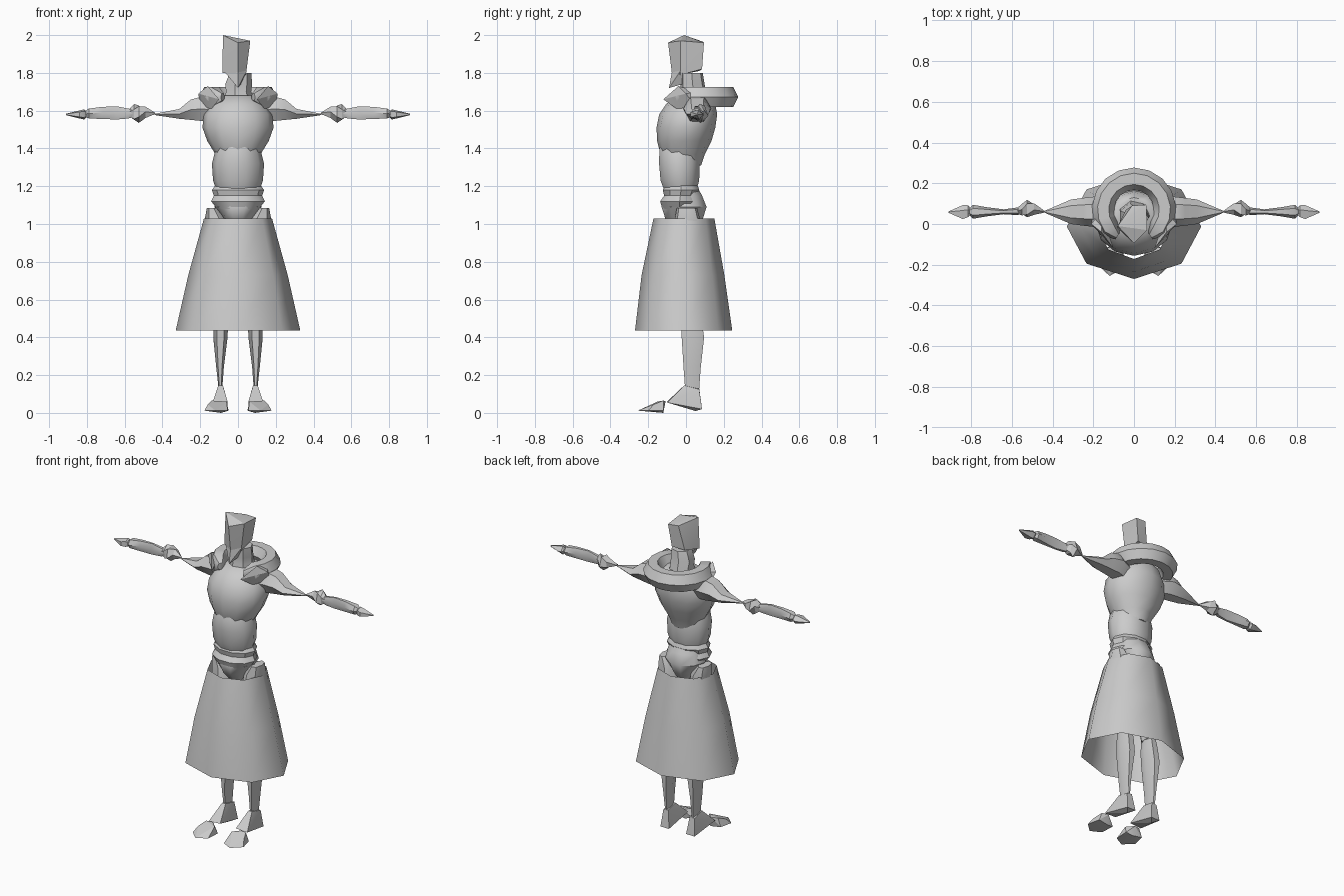
import bpy, bmesh, math
from mathutils import Vector

grey = bpy.data.materials.new("plain_grey")
grey.diffuse_color = (0.6, 0.6, 0.6, 1)


def finish(name, bm, angle=40):
    bmesh.ops.recalc_face_normals(bm, faces=bm.faces)
    me = bpy.data.meshes.new(name)
    bm.to_mesh(me)
    bm.free()
    me.materials.append(grey)
    ob = bpy.data.objects.new(name, me)
    bpy.context.collection.objects.link(ob)
    bpy.ops.object.select_all(action='DESELECT')
    ob.select_set(True)
    bpy.context.view_layer.objects.active = ob
    bpy.ops.object.shade_smooth_by_angle(angle=math.radians(angle))
    return ob


def skin(name, rings, caps=True, angle=40):
    """Join rings of points into one tube."""
    bm = bmesh.new()
    loops = [[bm.verts.new(p) for p in r] for r in rings]
    n = len(loops[0])
    for a, b in zip(loops, loops[1:]):
        for i in range(n):
            j = (i + 1) % n
            bm.faces.new((a[i], a[j], b[j], b[i]))
    if caps:
        bm.faces.new(loops[0])
        bm.faces.new(loops[-1])
    return finish(name, bm, angle)


def upright(name, rows, n=8, caps=True, angle=40, side=1, turn=0):
    """rows: z, centre x, half width, y front, y back"""
    rings = []
    for z, cx, rx, y0, y1 in rows:
        rings.append([(side * (cx + rx * math.cos(t)), (y0 + y1) / 2 + (y1 - y0) / 2 * math.sin(t), z)
                      for t in (turn + math.tau * i / n for i in range(n))])
    return skin(name, rings, caps, angle)


def sideways(name, rows, side, n=6, angle=30, turn=0, twist=0):
    """rows: x, centre y, centre z, half depth, half height"""
    rings = []
    for k, (x, cy, cz, ry, rz) in enumerate(rows):
        rings.append([(side * x, cy + ry * math.cos(t), cz + rz * math.sin(t))
                      for t in (turn + twist * k + math.tau * i / n for i in range(n))])
    return skin(name, rings, True, angle)


def hull(name, pts, side=1, angle=20):
    bm = bmesh.new()
    for x, y, z in pts:
        bm.verts.new((side * x, y, z))
    r = bmesh.ops.convex_hull(bm, input=bm.verts)
    junk = [v for v in r["geom_interior"] if isinstance(v, bmesh.types.BMVert)]
    bmesh.ops.delete(bm, geom=junk, context='VERTS')
    return finish(name, bm, angle)


# open eight-sided skirt
upright("skirt", [(0.435, 0, 0.33, -0.27, 0.245), (0.73, 0, 0.263, -0.235, 0.203),
                  (1.03, 0, 0.18, -0.172, 0.15)], caps=False, angle=60)

# torso: pelvis, waist fold, belly, chest
upright("pelvis", [(0.96, 0, 0.03, -0.05, 0.05), (1.03, 0, 0.08, -0.115, 0.095),
                   (1.09, 0, 0.125, -0.135, 0.115), (1.15, 0, 0.115, -0.11, 0.09),
                   (1.22, 0, 0.09, -0.08, 0.05)], n=10)
upright("waist_fold", [(1.08, 0, 0.11, -0.13, 0.06), (1.12, 0, 0.142, -0.142, 0.075),
                       (1.15, 0, 0.128, -0.12, 0.06), (1.18, 0, 0.138, -0.128, 0.075),
                       (1.22, 0, 0.11, -0.11, 0.06)], n=10, angle=35)
upright("belly", [(1.18, 0, 0.115, -0.12, 0.06), (1.23, 0, 0.132, -0.14, 0.075),
                  (1.32, 0, 0.138, -0.148, 0.078), (1.40, 0, 0.118, -0.146, 0.07),
                  (1.45, 0, 0.09, -0.12, 0.05)], n=10, angle=45)
upright("chest", [(1.31, 0, 0.09, -0.10, 0.08), (1.37, 0, 0.12, -0.135, 0.10),
                  (1.44, 0, 0.163, -0.153, 0.135), (1.51, 0, 0.188, -0.156, 0.155),
                  (1.58, 0, 0.182, -0.142, 0.165), (1.635, 0, 0.148, -0.105, 0.155),
                  (1.68, 0, 0.10, -0.05, 0.13)], n=12, angle=60)

# neck and angular head
upright("neck", [(1.62, 0, 0.10, -0.05, 0.13), (1.70, 0, 0.07, -0.03, 0.11),
                 (1.74, 0, 0.075, -0.03, 0.10), (1.80, 0.01, 0.06, -0.03, 0.09)], n=7)
hull("head", [(-0.08, -0.01, 2.0), (0.0, -0.095, 1.96), (0.065, -0.03, 1.97), (0.06, 0.095, 1.96),
              (-0.01, 0.09, 1.965), (-0.082, -0.02, 1.80), (0.042, -0.03, 1.79), (0.04, 0.085, 1.82),
              (-0.04, 0.07, 1.81), (0.0, -0.075, 1.80)])
hull("chin", [(-0.075, -0.02, 1.81), (0.045, -0.03, 1.81), (0.0, -0.074, 1.81), (0.0, -0.09, 1.72),
              (-0.02, 0.04, 1.76), (0.03, 0.05, 1.76)])

# collar: thick hexagonal arc, open at the front
rings = []
steps = 14
for k in range(steps + 1):
    a = math.radians(-58 + 296 * k / steps)
    end = k in (0, steps)
    r = 0.02 if end else 0.055
    out = Vector((math.cos(a), math.sin(a), 0))
    mid = Vector((0, 0.07, 1.672)) + out * 0.152
    rings.append([mid + out * r * math.cos(t) + Vector((0, 0, r * 1.12 * math.sin(t)))
                  for t in (math.tau * i / 6 for i in range(6))])
skin("collar", rings, angle=50)

for side, tag in ((1, "left"), (-1, "right")):
    # shoulder tapering to a point, with a peaked flap at the collar
    sideways(tag + "_shoulder", [(0.12, 0.05, 1.60, 0.06, 0.07), (0.19, 0.06, 1.61, 0.075, 0.075),
                                 (0.25, 0.06, 1.605, 0.068, 0.062), (0.31, 0.06, 1.583, 0.06, 0.03),
                                 (0.44, 0.06, 1.58, 0.004, 0.004)], side)
    hull(tag + "_shoulder_flap", [(0.10, -0.12, 1.66), (0.16, -0.04, 1.73), (0.21, 0.0, 1.69),
                                  (0.14, -0.05, 1.61), (0.20, 0.05, 1.62), (0.16, 0.06, 1.70)], side)
    # elbow, forearm and hand
    sideways(tag + "_elbow", [(0.44, 0.06, 1.585, 0.005, 0.005), (0.49, 0.075, 1.59, 0.03, 0.032),
                              (0.525, 0.075, 1.585, 0.045, 0.05), (0.55, 0.07, 1.59, 0.03, 0.045),
                              (0.59, 0.06, 1.585, 0.006, 0.008)], side, n=5, angle=15, twist=0.5)
    sideways(tag + "_forearm", [(0.53, 0.07, 1.585, 0.02, 0.015), (0.58, 0.062, 1.585, 0.018, 0.03),
                                (0.64, 0.06, 1.588, 0.012, 0.04), (0.72, 0.06, 1.588, 0.022, 0.037),
                                (0.79, 0.06, 1.585, 0.034, 0.03), (0.81, 0.06, 1.582, 0.014, 0.018)],
             side)
    sideways(tag + "_hand", [(0.795, 0.06, 1.582, 0.008, 0.01), (0.815, 0.06, 1.58, 0.032, 0.028),
                             (0.84, 0.055, 1.58, 0.038, 0.022), (0.91, 0.058, 1.58, 0.004, 0.004)],
             side, n=5)
    # thigh, shin, heel and separate toe
    upright(tag + "_thigh", [(0.56, 0.09, 0.035, -0.03, 0.07), (0.70, 0.09, 0.05, -0.06, 0.07),
                             (0.90, 0.10, 0.065, -0.075, 0.08), (1.03, 0.115, 0.06, -0.06, 0.075),
                             (1.085, 0.135, 0.03, -0.05, 0.06)], n=7, side=side)
    upright(tag + "_shin", [(0.12, 0.093, 0.009, -0.01, 0.075), (0.24, 0.095, 0.02, -0.02, 0.085),
                            (0.40, 0.093, 0.038, -0.032, 0.105), (0.50, 0.09, 0.038, -0.035, 0.09),
                            (0.58, 0.09, 0.03, -0.03, 0.07)], n=6, side=side)
    hull(tag + "_heel", [(0.055, -0.10, 0.06), (0.135, -0.10, 0.055), (0.08, -0.01, 0.145),
                         (0.105, -0.01, 0.145), (0.075, 0.07, 0.13), (0.11, 0.07, 0.125),
                         (0.06, 0.085, 0.02), (0.12, 0.085, 0.02), (0.09, 0.05, 0.01)], side)
    hull(tag + "_toe", [(0.05, -0.13, 0.012), (0.16, -0.12, 0.012), (0.178, -0.2, 0.012),
                        (0.12, -0.255, 0.012), (0.055, -0.22, 0.012), (0.06, -0.15, 0.06),
                        (0.14, -0.12, 0.065), (0.16, -0.17, 0.045), (0.10, -0.108, 0.062),
                        (0.09, -0.12, 0.0)], side)
